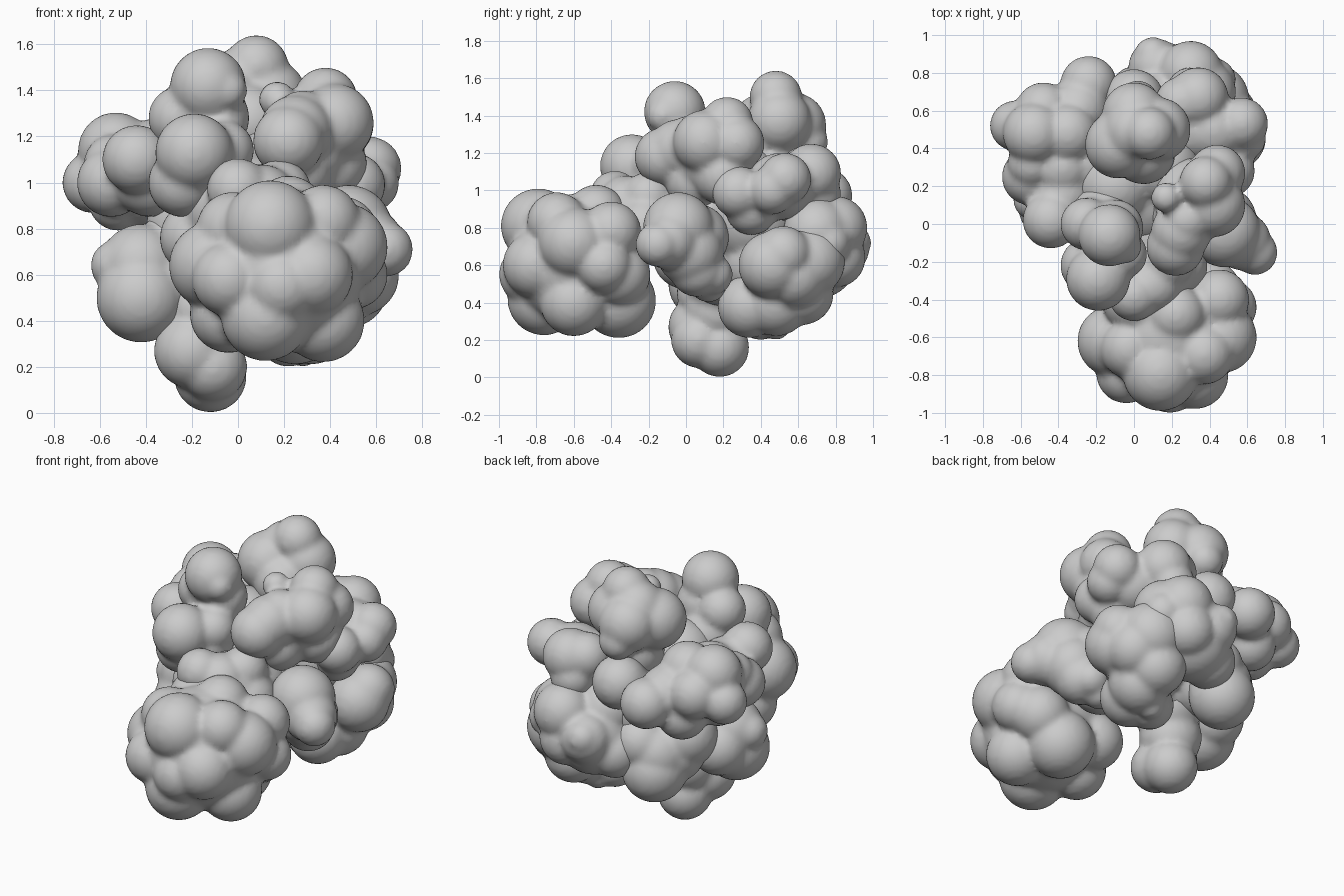
import bpy, bmesh
from mathutils import Matrix


def lobe(name, balls):
    """Fuse a cluster of balls (x, y, z, radius) into one soft lumpy lobe."""
    bm = bmesh.new()
    for x, y, z, r in balls:
        bmesh.ops.create_icosphere(bm, subdivisions=4, radius=r,
                                   matrix=Matrix.Translation((x, y, z)))
    me = bpy.data.meshes.new(name)
    bm.to_mesh(me)
    bm.free()
    ob = bpy.data.objects.new(name, me)
    bpy.context.collection.objects.link(ob)
    fuse = ob.modifiers.new("fuse", 'REMESH')
    fuse.mode = 'VOXEL'
    fuse.voxel_size = 0.019
    fuse.use_smooth_shade = True
    soft = ob.modifiers.new("soften", 'SMOOTH')
    soft.factor = 0.5
    soft.iterations = 4


# Large rounded lobe at the front
lobe("front_lobe", [
    (.18, -.59, .62, .36), (.14, -.79, .81, .20), (-.11, -.62, .64, .19),
    (.12, -.76, .42, .195), (.32, -.80, .60, .18), (.37, -.69, .83, .16),
    (.46, -.60, .72, .19), (.37, -.60, .40, .18), (-.04, -.56, .43, .17),
    (.50, -.44, .60, .15), (.45, -.40, .78, .16), (.25, -.36, .41, .20),
    (.02, -.40, .80, .19), (-.04, -.79, .58, .16), (.22, -.48, .87, .16),
    (.19, -.84, .55, .16), (.00, -.36, .52, .17), (.40, -.36, .55, .17),
    (-.02, -.66, .80, .16),
])

# Bridge between the front lobe and the body
lobe("neck", [
    (.00, -.38, .97, .135), (.12, -.25, .85, .20), (-.05, -.20, .88, .18),
    (.22, -.22, .80, .17), (.10, -.05, .80, .24), (.18, -.20, .96, .14),
    (-.18, -.12, .76, .16), (.25, .00, .65, .18), (.10, -.32, .92, .16),
])

# Inner body that ties the lobes together
lobe("core", [
    (.05, .15, .85, .28), (-.15, .25, .80, .25), (.20, .35, .85, .25),
    (.00, .45, .80, .25), (-.10, .20, 1.05, .20), (.15, .30, 1.05, .20),
    (.05, .20, .60, .22), (-.15, .40, .62, .20), (.22, .40, .60, .20),
])

# Lobe on the right side
lobe("right_lobe", [
    (.48, -.04, .80, .19), (.47, .02, .67, .18), (.64, -.15, .71, .12),
    (.57, -.09, .73, .155), (.45, .06, .58, .15), (.38, .05, .75, .18),
    (.44, .14, .55, .11), (.36, .12, .50, .10),
])

# Lower lobe at the back right
lobe("back_right_lobe", [
    (.52, .46, .60, .18), (.48, .58, .54, .17), (.55, .52, .66, .15),
    (.42, .66, .62, .19), (.32, .34, .38, .17), (.36, .48, .40, .18),
    (.22, .40, .34, .14), (.28, .48, .28, .08), (.35, .62, .45, .17),
])

# Lobe at the rear
lobe("rear_lobe", [
    (.30, .80, .80, .17), (.12, .83, .69, .15), (.10, .89, .72, .10),
    (.15, .70, .64, .22), (.36, .70, .78, .18), (.12, .62, .80, .18),
    (.42, .76, .72, .12), (.02, .68, .58, .16), (.27, .80, .64, .16),
])

# Stubby foot
lobe("foot", [
    (-.20, .07, .27, .165), (-.12, .18, .16, .158), (-.11, .07, .20, .15),
    (-.13, .17, .36, .18), (-.08, .20, .52, .20), (-.16, .10, .45, .15),
])

# Lower left lobes, front and back
lobe("left_lower_lobe", [
    (-.42, .10, .50, .195), (-.53, .13, .64, .11), (-.42, .14, .64, .18),
    (-.28, .16, .58, .17), (-.25, .22, .72, .18), (-.40, .24, .55, .17),
])
lobe("left_back_lobe", [
    (-.18, .57, .47, .19), (-.18, .54, .57, .19), (-.24, .46, .56, .18),
    (-.30, .42, .66, .18), (-.10, .60, .64, .16),
])

# Upper left lobe
lobe("left_upper_lobe", [
    (-.53, .48, 1.14, .165), (-.63, .52, 1.00, .133), (-.48, .60, 1.04, .15),
    (-.55, .25, 1.00, .15), (-.44, .02, 1.10, .15), (-.40, .42, 1.00, .19),
    (-.38, .15, 1.02, .17), (-.24, .74, .97, .15), (-.30, .60, 1.00, .17),
    (-.52, .42, .92, .13), (-.25, .32, 1.00, .18), (-.54, .32, 1.08, .13),
    (-.38, .30, 1.06, .16), (-.35, .48, 1.12, .16), (-.38, .58, .88, .15),
])

# Knobs rising at the front left
lobe("front_left_knobs", [
    (-.19, -.29, 1.13, .17), (-.24, -.22, 1.00, .15), (-.13, -.06, 1.42, .165),
    (-.25, .00, 1.28, .14), (-.10, -.02, 1.28, .15), (-.17, .02, 1.12, .18),
    (-.10, -.16, 1.04, .15), (-.05, -.12, 1.40, .09), (-.06, -.16, 1.14, .13),
])

# Crown at the top
lobe("crown", [
    (.08, .48, 1.50, .14), (-.08, .42, 1.34, .18), (.13, .50, 1.37, .17),
    (.00, .58, 1.35, .17), (.05, .38, 1.26, .17), (.05, .45, 1.12, .18),
    (.02, .65, 1.26, .11), (.00, .49, 1.42, .16),
])

# Ball tucked under the crown at the back
lobe("back_ball", [
    (.00, .66, 1.01, .16), (.03, .55, .95, .17), (-.05, .63, .98, .13),
])

# Upper right lobes
lobe("right_upper_lobe", [
    (.22, -.12, 1.18, .155), (.25, -.04, 1.22, .16), (.38, .22, 1.36, .14),
    (.42, .10, 1.26, .17), (.44, .27, 1.25, .15), (.30, .15, 1.15, .20),
    (.17, .14, 1.36, .08), (.25, .05, 1.05, .16), (.40, .20, 1.08, .16),
    (.28, .02, 1.27, .13),
])
lobe("right_back_lobe", [
    (.57, .53, 1.06, .14), (.57, .46, 1.00, .13), (.50, .28, .99, .14),
    (.34, .67, 1.09, .16), (.42, .50, 1.02, .18), (.30, .50, 1.00, .18),
    (.30, .70, .98, .13), (.44, .35, .90, .14), (.25, .64, 1.10, .14),
])
